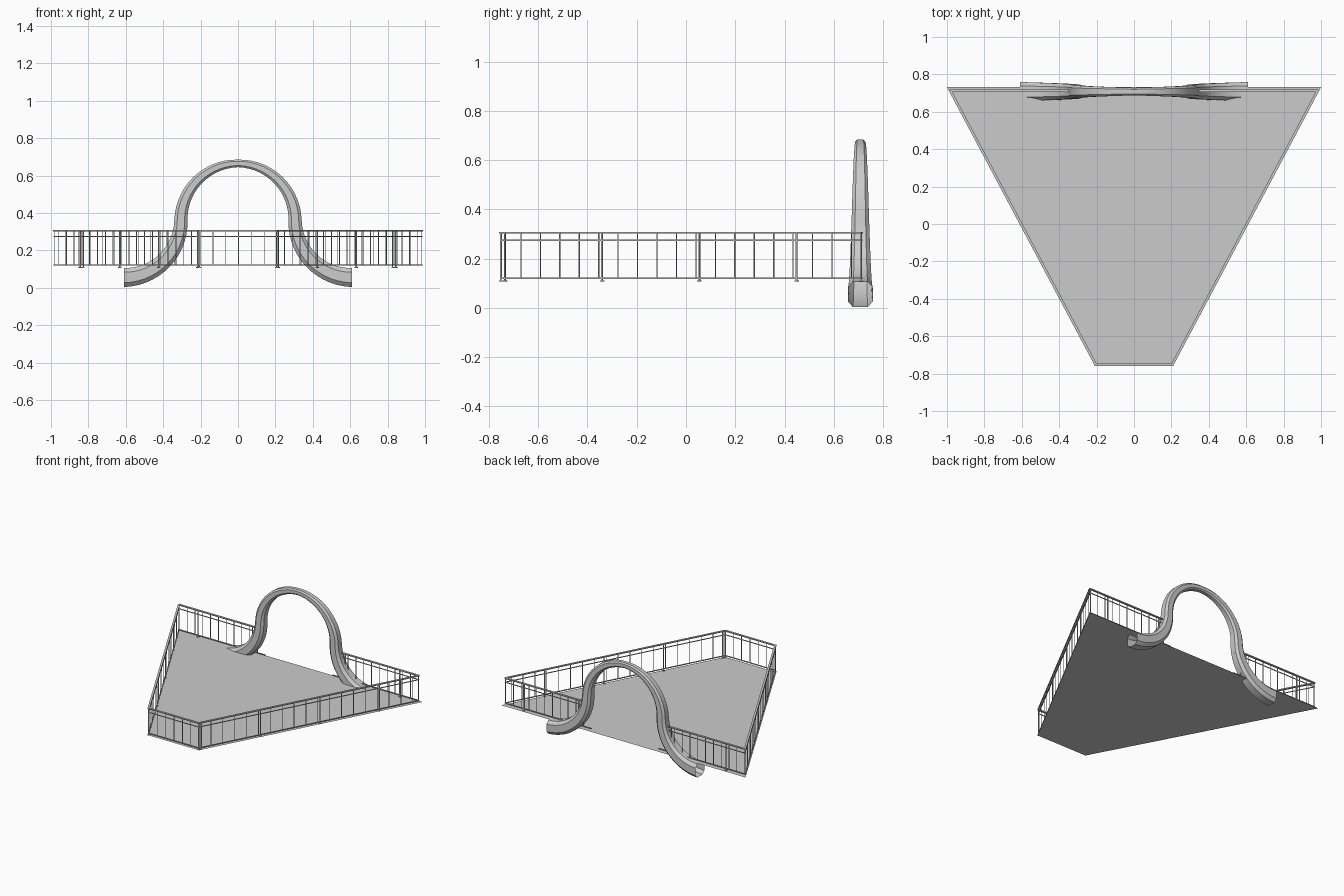
import bpy, bmesh, math
from mathutils import Vector, Matrix

if "Cube" in bpy.data.objects:
    bpy.data.objects.remove(bpy.data.objects["Cube"])

DECK_Z = 0.107
ARCH_Y = 0.708


def finish(bm, name):
    bmesh.ops.recalc_face_normals(bm, faces=bm.faces)
    me = bpy.data.meshes.new(name)
    bm.to_mesh(me)
    bm.free()
    ob = bpy.data.objects.new(name, me)
    bpy.context.collection.objects.link(ob)
    return ob


def box(bm, centre, size, angle=0.0):
    m = (Matrix.Translation(centre) @ Matrix.Rotation(angle, 4, 'Z')
         @ Matrix.Diagonal((*size, 1)))
    bmesh.ops.create_cube(bm, size=1, matrix=m)


def railing(name, a, b, posts, spacing):
    """Straight railing from a to b; posts and balusters are distances from a."""
    a, b = Vector((*a, 0)), Vector((*b, 0))
    d = b - a
    length = d.length
    ang = math.atan2(d.y, d.x)
    u = d.normalized()
    mid = (a + b) / 2
    bm = bmesh.new()
    # rails
    for z, w, h in ((0.305, 0.014, 0.007), (0.275, 0.005, 0.005), (0.121, 0.006, 0.006)):
        box(bm, mid + Vector((0, 0, z)), (length + 0.006, w, h), ang)
    # balusters
    n = int(length / spacing + 0.01)
    for i in range(n + 1):
        p = a + u * min(i * spacing + 0.003, length)
        box(bm, p + Vector((0, 0, 0.212)), (0.0035, 0.0035, 0.182), ang)
    # posts with foot plates
    for s in posts:
        p = a + u * s
        box(bm, p + Vector((0, 0, 0.205)), (0.006, 0.006, 0.194), ang)
        box(bm, p + Vector((0, 0, DECK_Z + 0.002)), (0.014, 0.014, 0.004), ang)
    return finish(bm, name)


# deck plate
bm = bmesh.new()
bm.faces.new([bm.verts.new((x, y, DECK_Z)) for x, y in
              ((-0.21, -0.757), (0.21, -0.757), (1, 0.732), (-1, 0.732))])
deck = finish(bm, "deck")
if deck.data.polygons[0].normal.z < 0:
    deck.data.flip_normals()

# railings around the deck, open under the arch
railing("front_railing", (-0.205, -0.752), (0.205, -0.752), (0.0, 0.41), 0.41 / 6)
for s, side in ((-1, "left"), (1, "right")):
    railing(side + "_railing", (s * 0.205, -0.752), (s * 0.982, 0.712),
            [0.019 + 0.447 * k for k in range(4)], 0.0894)
    railing("back_" + side + "_railing", (s * 0.982, 0.712), (s * 0.28, 0.712),
            (0.155, 0.602), 0.064)

# arch centreline: flared foot arc, semicircle, flared foot arc
R, CZ, N = 0.305, 0.36, 14
half = []
for i in range(N):
    t = math.pi / 2 * i / N
    half.append((2 * R - R * math.sin(t), CZ - R * math.cos(t), math.pi - t, i / (2 * N)))
for i in range(N + 1):
    t = math.pi / 2 * i / N
    half.append((R * math.cos(t), CZ + R * math.sin(t), math.pi / 2 + t, 0.5 + i / (2 * N)))
path = half + [(-x, z, 2 * math.pi - a, f) for x, z, a, f in reversed(half[:-1])]

# chamfered section swept along the path, tapering to the crown
section = [(1, .55), (.6, 1), (-.6, 1), (-1, .55), (-1, -.55), (-.6, -1), (.6, -1), (1, -.55)]
bm = bmesh.new()
rings = []
for x, z, a, f in path:
    r = 0.051 - 0.031 * f
    nx, nz = -math.sin(a), math.cos(a)
    rings.append([bm.verts.new((x + nx * v * r, ARCH_Y + w * r, z + nz * v * r))
                  for w, v in section])
for p, q in zip(rings, rings[1:]):
    for i in range(8):
        j = (i + 1) % 8
        bm.faces.new((p[i], p[j], q[j], q[i]))
arch = finish(bm, "arch")
bpy.context.view_layer.objects.active = arch
arch.select_set(True)
bpy.ops.object.shade_smooth_by_angle(angle=math.radians(30))
